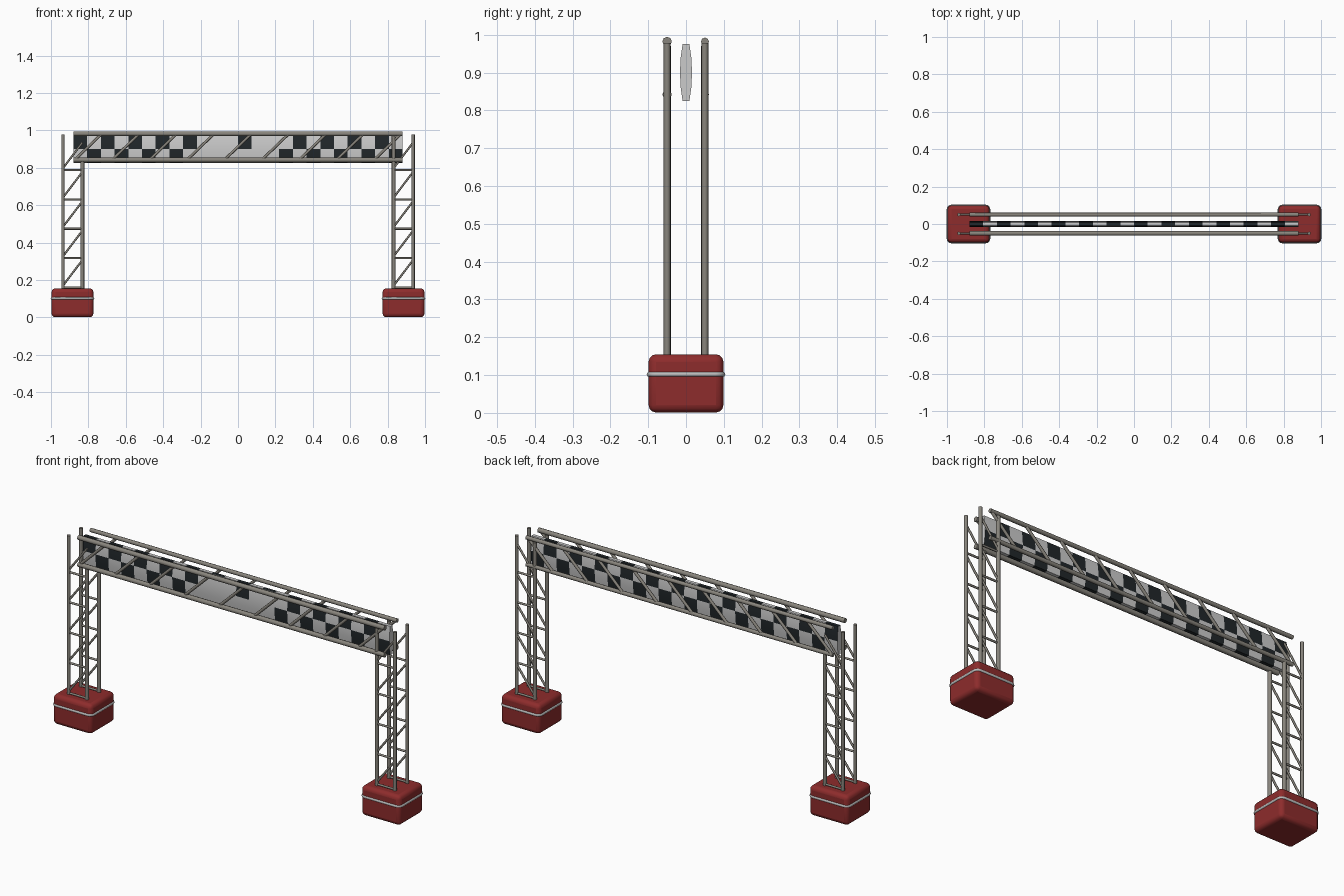
import bpy, bmesh, math
from mathutils import Vector

if "Cube" in bpy.data.objects:
    bpy.data.objects.remove(bpy.data.objects["Cube"])


def material(name, rgb):
    m = bpy.data.materials.new(name)
    m.diffuse_color = (*rgb, 1)
    m.use_nodes = True
    m.node_tree.nodes["Principled BSDF"].inputs["Base Color"].default_value = m.diffuse_color
    return m


RED = material("red", (0.27, 0.025, 0.025))
SILVER = material("silver", (0.5, 0.5, 0.5))
STEEL = material("steel", (0.25, 0.235, 0.205))
BLACK = material("black", (0.015, 0.02, 0.023))
WHITE = material("white", (0.62, 0.62, 0.61))


def smooth(o, angle=40):
    bpy.ops.object.select_all(action='DESELECT')
    o.select_set(True)
    bpy.context.view_layer.objects.active = o
    bpy.ops.object.shade_smooth_by_angle(angle=math.radians(angle))


def mesh_object(name, bm, mats):
    me = bpy.data.meshes.new(name)
    bmesh.ops.recalc_face_normals(bm, faces=bm.faces)
    bm.to_mesh(me)
    bm.free()
    o = bpy.data.objects.new(name, me)
    bpy.context.collection.objects.link(o)
    for m in mats:
        me.materials.append(m)
    return o


def tube(bm, a, b, r, sides=8):
    a, b = Vector(a), Vector(b)
    d = b - a
    mat = d.to_track_quat('Z', 'Y').to_matrix().to_4x4()
    mat.translation = (a + b) / 2
    bmesh.ops.create_cone(bm, cap_ends=True, segments=sides, radius1=r,
                          radius2=r, depth=d.length, matrix=mat)


def tubes(name, items):
    bm = bmesh.new()
    for a, b, r in items:
        tube(bm, a, b, r)
    smooth(mesh_object(name, bm, [STEEL]), 50)


for side, cx in (("left", -0.885), ("right", 0.885)):
    # red foot block
    bpy.ops.mesh.primitive_cube_add(size=1, location=(cx, 0, 0.078))
    foot = bpy.context.object
    foot.name = side + "_foot"
    foot.scale = (0.224, 0.198, 0.154)
    bpy.ops.object.transform_apply(location=False, rotation=False, scale=True)
    foot.data.materials.append(RED)
    bev = foot.modifiers.new("bevel", 'BEVEL')
    bev.width, bev.segments = 0.02, 3
    smooth(foot)

    # silver band around the foot
    cu = bpy.data.curves.new(side + "_foot_band", 'CURVE')
    cu.dimensions = '3D'
    cu.bevel_depth, cu.bevel_resolution = 0.007, 2
    sp = cu.splines.new('POLY')
    path = []
    for k, (sx, sy) in enumerate(((1, 1), (-1, 1), (-1, -1), (1, -1))):
        for j in range(4):
            t = math.radians(90 * k + 30 * j)
            path.append((cx + sx * 0.09 + 0.02 * math.cos(t),
                         sy * 0.077 + 0.02 * math.sin(t), 0.102, 1))
    sp.points.add(len(path) - 1)
    for p, co in zip(sp.points, path):
        p.co = co
    sp.use_cyclic_u = True
    band = bpy.data.objects.new(side + "_foot_band", cu)
    bpy.context.collection.objects.link(band)
    cu.materials.append(SILVER)

    # tower posts and lattice
    outer_x, inner_x = math.copysign(0.936, cx), math.copysign(0.832, cx)
    inner_top = 0.84 if cx < 0 else 0.97
    xl, xr = min(outer_x, inner_x), max(outer_x, inner_x)
    posts, lattice = [], []
    for y in (-0.05, 0.05):
        posts.append(((outer_x, y, 0.14), (outer_x, y, 0.978), 0.009))
        posts.append(((inner_x, y, 0.14), (inner_x, y, inner_top), 0.01))
        for i in range(5):
            z = 0.16 + 0.157 * i
            lattice.append(((xl, y, z), (xr, y, z), 0.0055))
            lattice.append(((xl, y, z + 0.01), (xr, y, z + 0.147), 0.0055))
    tubes(side + "_tower_posts", posts)
    tubes(side + "_tower_lattice", lattice)

# crossbeam chords and diagonals, front and back
for side, y, r in (("front", -0.05, 0.0125), ("back", 0.05, 0.0105)):
    chords = [((-0.88, y, z), (0.88, y, z), r) for z in (0.982, 0.842)]
    tubes(side + "_beam_chords", chords)
    diagonals = []
    for i in range(9):
        x = -0.8 + 0.2 * i
        diagonals.append(((x - 0.07, y, 0.845), (x + 0.07, y, 0.98), 0.0075))
    tubes(side + "_beam_diagonals", diagonals)

# chequered banner: lens section swept along x, colours set per square
ring = [(-0.009, 0.825), (-0.014, 0.86), (-0.016, 0.9), (-0.014, 0.94), (-0.009, 0.975)]
ring += [(-y, z) for y, z in reversed(ring)]
cols, half = 24, 0.88
bm = bmesh.new()
rows = [[bm.verts.new((-half + 2 * half * i / cols, y, z)) for y, z in ring]
        for i in range(cols + 1)]
n = len(ring)
for i in range(cols):
    for j in range(n):
        k = (j + 1) % n
        f = bm.faces.new((rows[i][j], rows[i][k], rows[i + 1][k], rows[i + 1][j]))
        c = f.calc_center_median()
        top = c.z > 0.9
        dark = (i + top) % 2 == 1
        if c.y < 0 and abs(c.x) < 0.24:
            dark = top and i == 12
        f.material_index = 1 if dark else 0
for e in (rows[0], rows[-1]):
    bm.faces.new(e)
smooth(mesh_object("chequered_banner", bm, [WHITE, BLACK]))
